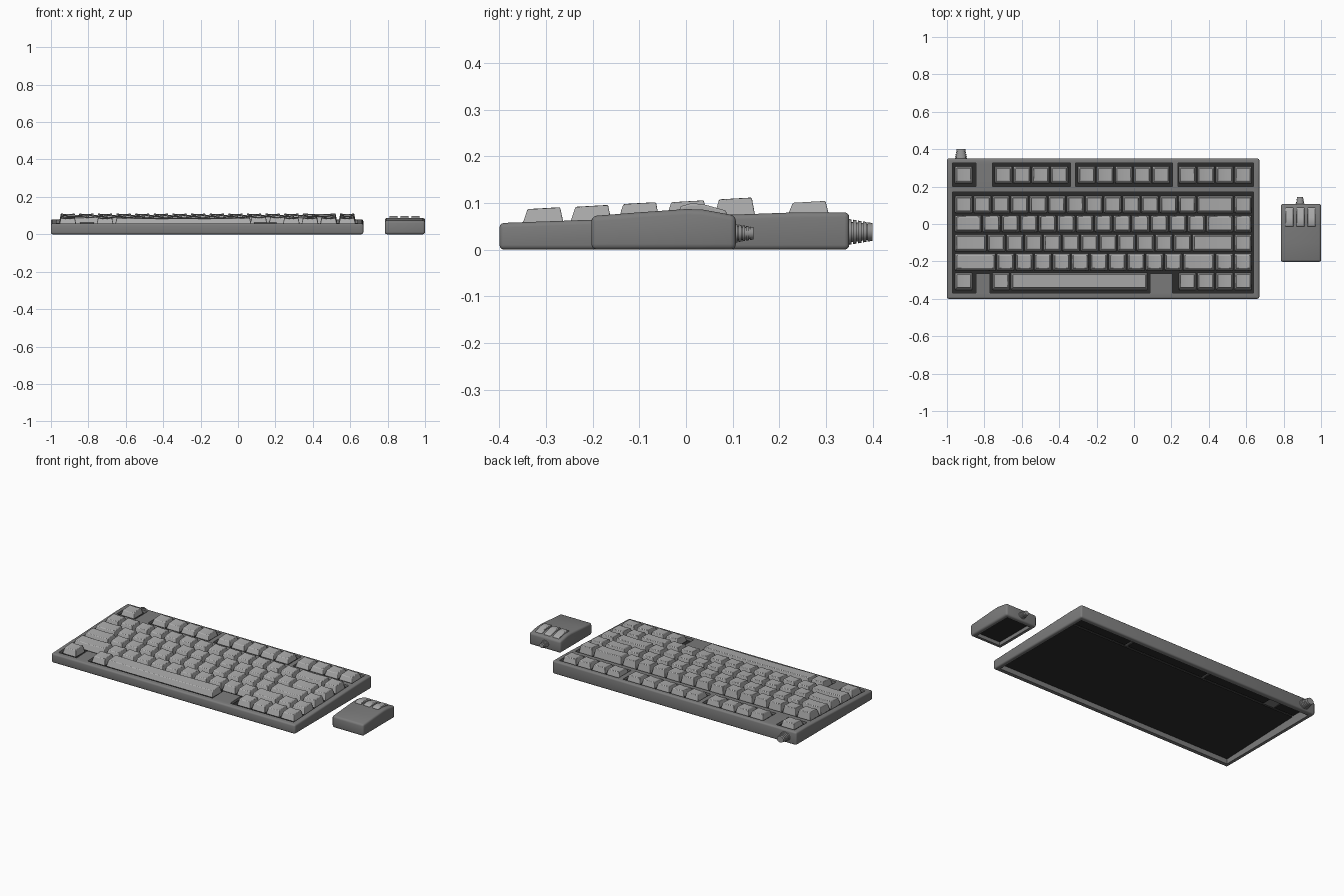
import bpy, bmesh, math
from mathutils import Matrix, Vector

scene = bpy.context.scene
if "Cube" in bpy.data.objects:
    bpy.data.objects.remove(bpy.data.objects["Cube"], do_unlink=True)


def material(name, v):
    m = bpy.data.materials.new(name)
    m.use_nodes = True
    m.diffuse_color = (v, v, v, 1)
    m.node_tree.nodes["Principled BSDF"].inputs["Base Color"].default_value = (v, v, v, 1)
    return m


CASE = material("case grey", 0.2)
KEYS = material("key light grey", 0.41)
BOOT = material("cable boot grey", 0.3)
DARK = material("plate charcoal", 0.025)


def add(name, bm, mat, bevel=0, segments=2):
    bmesh.ops.recalc_face_normals(bm, faces=bm.faces)
    me = bpy.data.meshes.new(name)
    bm.to_mesh(me)
    bm.free()
    me.materials.append(mat)
    ob = bpy.data.objects.new(name, me)
    scene.collection.objects.link(ob)
    if bevel:
        mod = ob.modifiers.new("bevel", "BEVEL")
        mod.width, mod.segments = bevel, segments
        mod.limit_method, mod.angle_limit = "ANGLE", math.radians(25)
    return ob


def extruded(profile, x0, x1):
    """Side profile of (y, z) points pushed from x0 to x1."""
    bm = bmesh.new()
    face = bm.faces.new([bm.verts.new((x0, y, z)) for y, z in profile])
    out = bmesh.ops.extrude_face_region(bm, geom=[face])
    verts = [v for v in out["geom"] if isinstance(v, bmesh.types.BMVert)]
    bmesh.ops.translate(bm, verts=verts, vec=(x1 - x0, 0, 0))
    return bm


def box(x0, x1, y0, y1, z0, z1):
    return extruded([(y0, z0), (y1, z0), (y1, z1), (y0, z1)], x0, x1)


def carve(ob, cutters):
    """Subtract the cutter meshes, bake the result and remove the cutters."""
    helpers = []
    for bm in cutters:
        c = add("cutter", bm, CASE)
        c.hide_render = True
        mod = ob.modifiers.new("cut", "BOOLEAN")
        mod.operation, mod.solver, mod.object = "DIFFERENCE", "EXACT", c
        helpers.append(c)
    bpy.context.view_layer.update()
    me = bpy.data.meshes.new_from_object(ob.evaluated_get(bpy.context.evaluated_depsgraph_get()))
    ob.modifiers.clear()
    ob.data = me
    for c in helpers:
        bpy.data.objects.remove(c, do_unlink=True)
    smooth(ob)


def smooth(ob):
    ob.data.shade_smooth()
    ob.data.set_sharp_from_angle(angle=math.radians(35))


def deck(y):
    return min(0.08, 0.057 + 0.036 * (y + 0.4))


KINK = 0.239  # where the sloping deck becomes level
LEFT, U, PITCH = -0.96, 0.0996, 0.1027

# Keyboard case: wedge shell, open underneath, with key wells
case = add("keyboard_case", extruded(
    [(-0.4, 0), (-0.4, deck(-0.4)), (KINK, 0.08), (0.35, 0.08), (0.35, 0)], -1, 0.67), CASE, 0.01, 3)
cavity = [(-0.37, -0.1), (-0.37, deck(-0.37) - 0.02), (KINK, 0.06), (0.32, 0.06), (0.32, -0.1)]
wells = [(-0.97, 0.64, -0.265, 0.17)]
wells += [(a, b, -0.37, -0.25) for a, b in ((-0.97, -0.845), (-0.77, 0.085), (0.205, 0.64))]
function_wells = [(-0.97, -0.845), (-0.757, -0.34), (-0.312, 0.205), (0.235, 0.64)]
wells += [(a, b, 0.2, 0.325) for a, b in function_wells]
carve(case, [extruded(cavity, -0.97 - 0.005, 0.645)] + [box(*w, 0.02, 0.2) for w in wells])

# Dark switch plates closing the wells
add("main_switch_plate", extruded(
    [(y, deck(y) - d) for y, d in ((-0.372, 0.028), (0.185, 0.028), (0.185, 0.016), (-0.372, 0.016))],
    -0.977, 0.647), DARK)
for a, b in function_wells:
    add("function_switch_plate", box(a - 0.004, b + 0.004, 0.196, 0.329, 0.053, 0.064), DARK)


# Keycaps: tapered, with a shallow scooped top that rises to the back
def keycap(name, x, y, width, top):
    hw, hd, base, steps = width * U / 2 - 0.0035, 0.046, deck(y) - 0.012, 8
    tw, td = hw - 0.009, hd - 0.011
    bm = bmesh.new()
    low = [bm.verts.new((x + sx * hw, y + sy * hd, base))
           for sx, sy in ((-1, -1), (1, -1), (1, 1), (-1, 1))]
    rows = []
    for sy in (-1, 1):
        row = []
        for i in range(steps + 1):
            t = 2 * i / steps - 1
            z = top + sy * 0.002 - 0.004 * (1 - t * t)
            row.append(bm.verts.new((x + t * tw, y + 0.002 + sy * td, z)))
        rows.append(row)
    front, back = rows
    for i in range(steps):
        bm.faces.new((front[i], front[i + 1], back[i + 1], back[i]))
    bm.faces.new([low[0], low[1]] + front[::-1])
    bm.faces.new([low[2], low[3]] + back)
    bm.faces.new((low[1], low[2], back[-1], front[-1]))
    bm.faces.new((low[3], low[0], front[0], back[0]))
    bm.faces.new(low[::-1])
    smooth(add(name, bm, KEYS, 0.003, 2))


# Each row: name, centre y, top height, key widths (negative means a gap)
ROWS = [
    ("function", 0.262, 0.103, [1, -1.13] + [1] * 4 + [-0.46] + [1] * 5 + [-0.41] + [1] * 4),
    ("number", 0.104, 0.110, [1] * 13 + [2, 1]),
    ("upper", 0.104 - PITCH, 0.104, [1.5] + [1] * 12 + [1.5, 1]),
    ("home", 0.104 - 2 * PITCH, 0.100, [1.75] + [1] * 11 + [2.25, 1]),
    ("lower", 0.104 - 3 * PITCH, 0.094, [2.25] + [1] * 10 + [1.75, 1, 1]),
    ("bottom", 0.104 - 4 * PITCH, 0.089, [1, -1, 1, 7.4, -1.6, 1, 1, 1, 1]),
]
for name, y, top, widths in ROWS:
    x = 0
    for w in widths:
        if w > 0:
            keycap("space_bar" if w > 5 else name + "_key", LEFT + (x + w / 2) * U, y, w, top)
        x += abs(w)


# Ribbed cable boots
def boot(name, x, y0, y1, z, r0, r1):
    bm = bmesh.new()
    length, ribs = y1 - y0, 5

    def cone(a, b, ra, rb):
        place = (Matrix.Translation((x, y0 + (a + b) / 2 * length, z))
                 @ Matrix.Diagonal((1.2, 1, 1, 1)) @ Matrix.Rotation(-math.pi / 2, 4, "X"))
        bmesh.ops.create_cone(bm, cap_ends=True, segments=16, radius1=ra, radius2=rb,
                              depth=(b - a) * length, matrix=place)

    cone(-0.2, 0.99, r0 * 0.85, r1 * 0.85)
    for i in range(ribs):
        a, b = i / ribs, (i + 0.7) / ribs
        if i == ribs - 1:
            b = 1
        cone(a, b, r0 + (r1 - r0) * a, r0 + (r1 - r0) * b)
    smooth(add(name, bm, BOOT))


boot("keyboard_cable_boot", -0.925, 0.348, 0.4, 0.038, 0.028, 0.019)
boot("mouse_cable_boot", 0.888, 0.105, 0.145, 0.035, 0.02, 0.013)

# Mouse body: humped shell with a recessed base
mouse = add("mouse_body", extruded(
    [(-0.203, 0), (-0.203, 0.072), (-0.1, 0.08), (0.0, 0.087), (0.035, 0.086),
     (0.107, 0.073), (0.107, 0)], 0.785, 1.0), CASE, 0.012, 3)
carve(mouse, [box(0.81, 0.975, -0.178, 0.082, -0.1, 0.03)])
add("mouse_base_plate", box(0.806, 0.979, -0.182, 0.086, 0.022, 0.034), DARK)

# Three mouse buttons following the hump
for name, x in (("right", 0.831), ("middle", 0.89), ("left", 0.949)):
    smooth(add(name + "_mouse_button", extruded(
        [(-0.016, 0.075), (-0.012, 0.093), (0.01, 0.099), (0.035, 0.098),
         (0.085, 0.084), (0.09, 0.07)], x - 0.022, x + 0.022), KEYS, 0.004, 2))
